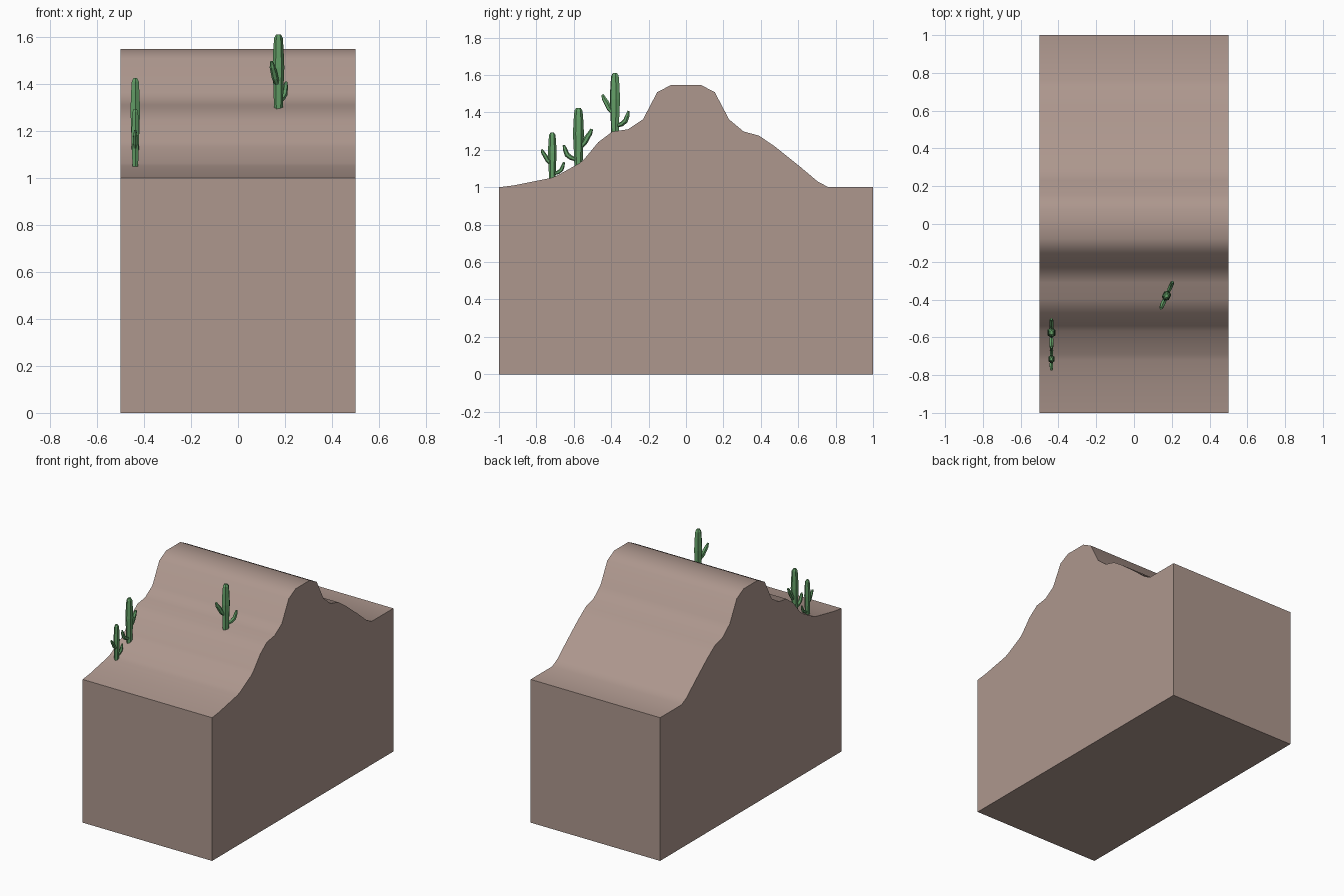
import bpy, bmesh, math
from mathutils import Vector

if "Cube" in bpy.data.objects:
    bpy.data.objects.remove(bpy.data.objects["Cube"])


def material(name, rgb):
    m = bpy.data.materials.new(name)
    m.diffuse_color = (*rgb, 1)
    m.use_nodes = True
    m.node_tree.nodes["Principled BSDF"].inputs["Base Color"].default_value = m.diffuse_color
    return m


def add_object(name, bm, mat):
    bmesh.ops.recalc_face_normals(bm, faces=bm.faces)
    me = bpy.data.meshes.new(name)
    bm.to_mesh(me)
    bm.free()
    ob = bpy.data.objects.new(name, me)
    bpy.context.collection.objects.link(ob)
    me.materials.append(mat)
    return ob


sand = material("sand", (0.42, 0.31, 0.27))
green = material("cactus_green", (0.13, 0.36, 0.14))

# Hill block: (y, z) profile extruded along x
ridge = [(-1, 1.0), (-0.92, 1.01), (-0.846, 1.025), (-0.72, 1.05), (-0.69, 1.062),
         (-0.567, 1.13), (-0.54, 1.155), (-0.47, 1.24), (-0.395, 1.297), (-0.31, 1.31),
         (-0.23, 1.363), (-0.154, 1.508), (-0.078, 1.548), (0.078, 1.548),
         (0.154, 1.508), (0.23, 1.363), (0.308, 1.298), (0.39, 1.276), (0.475, 1.218),
         (0.61, 1.11), (0.705, 1.03), (0.762, 1.0), (1, 1.0)]
bm = bmesh.new()
face = bm.faces.new([bm.verts.new((-0.5, y, z)) for y, z in [(-1, 0)] + ridge + [(1, 0)]])
ext = bmesh.ops.extrude_face_region(bm, geom=[face])
moved = [v for v in ext["geom"] if isinstance(v, bmesh.types.BMVert)]
bmesh.ops.translate(bm, verts=moved, vec=(1, 0, 0))
hill = add_object("hill", bm, sand)
bpy.context.view_layer.objects.active = hill
hill.select_set(True)
bpy.ops.object.shade_smooth_by_angle(angle=math.radians(35))


def limb(bm, path, flat, sides=6):
    """Loft rings along a path of (y, z, radius) in the yz plane."""
    rings = []
    for i, (y, z, r) in enumerate(path):
        a, b = path[max(i - 1, 0)], path[min(i + 1, len(path) - 1)]
        t = Vector((0, b[0] - a[0], b[1] - a[1])).normalized()
        n = Vector((0, t.z, -t.y))
        ring = []
        for k in range(sides):
            ang = math.tau * k / sides
            p = Vector((0, y, z)) + n * r * math.cos(ang)
            p.x = r * flat * math.sin(ang)
            ring.append(bm.verts.new(p))
        rings.append(ring)
    for lo, hi in zip(rings, rings[1:]):
        for k in range(sides):
            j = (k + 1) % sides
            bm.faces.new((lo[k], lo[j], hi[j], hi[k]))
    bm.faces.new(rings[0])
    bm.faces.new(rings[-1])


# Cactus: tapered trunk with a high arm and a low arm
def cactus(name, loc, turn, scale):
    bm = bmesh.new()
    limb(bm, [(0, -0.015, 0.022), (0, 0.07, 0.025), (0, 0.17, 0.030),
              (0, 0.25, 0.026), (0, 0.295, 0.022), (0, 0.31, 0.012)], 0.8)
    limb(bm, [(-0.015, 0.10, 0.012), (-0.035, 0.125, 0.015), (-0.048, 0.15, 0.015),
              (-0.063, 0.172, 0.013), (-0.073, 0.195, 0.007)], 0.9)
    limb(bm, [(0.01, 0.028, 0.010), (0.04, 0.038, 0.013), (0.062, 0.055, 0.014),
              (0.074, 0.085, 0.012), (0.08, 0.108, 0.006)], 0.9)
    ob = add_object(name, bm, green)
    ob.location = loc
    ob.rotation_euler.z = math.radians(turn)
    ob.scale = (scale,) * 3


cactus("small_cactus", (-0.437, -0.715, 1.05), 0, 0.78)
cactus("middle_cactus", (-0.437, -0.575, 1.12), 180, 0.98)
cactus("tall_cactus", (0.172, -0.38, 1.30), -24, 1.0)
